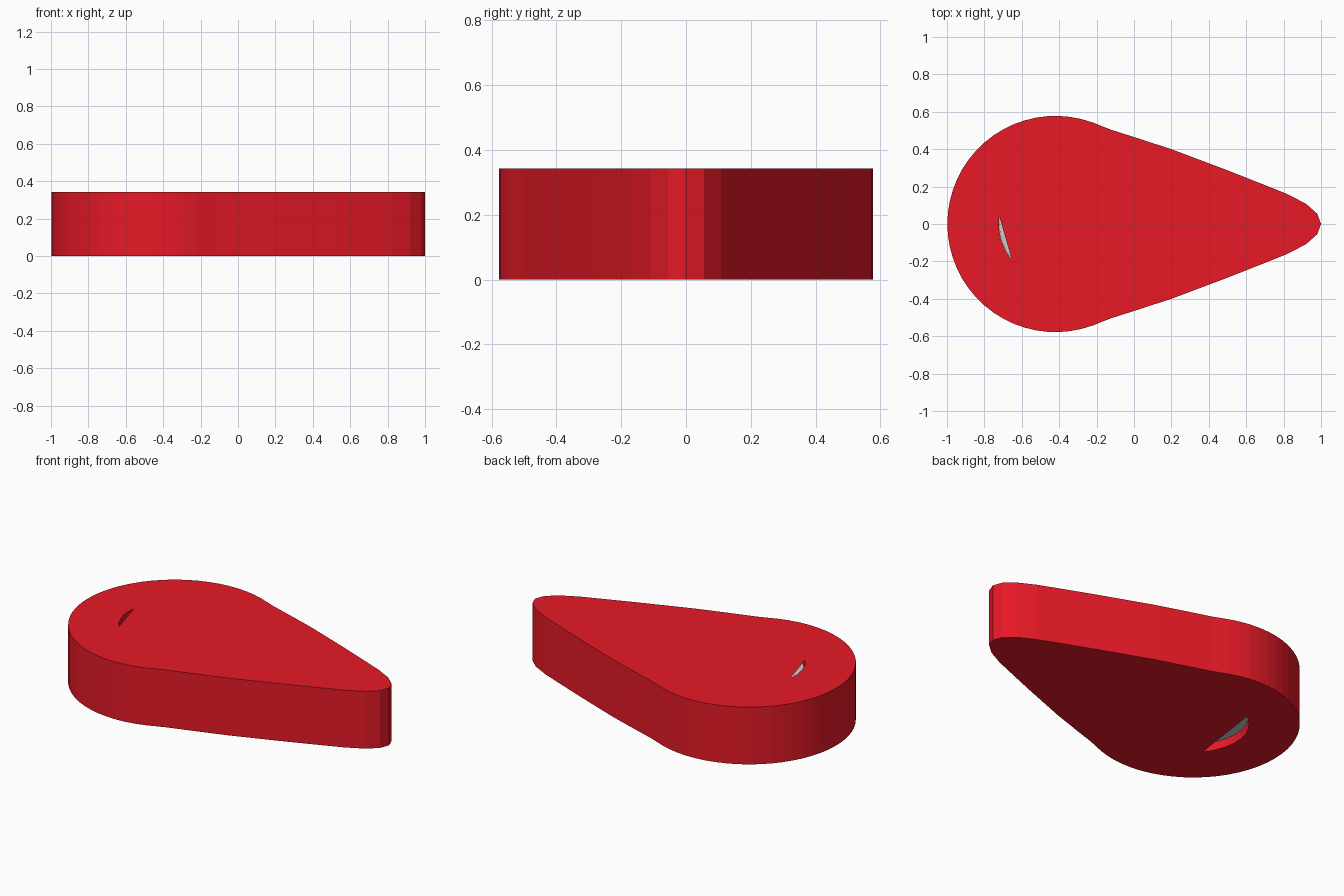
import bpy, bmesh, math

if "Cube" in bpy.data.objects:
    bpy.data.objects.remove(bpy.data.objects["Cube"])

H = 0.343                 # plate thickness
CX, R_BIG, R_HOLE = -0.42, 0.578, 0.303
N_HOLE = 30


def material(name, col):
    m = bpy.data.materials.new(name)
    m.diffuse_color = col
    m.use_nodes = True
    m.node_tree.nodes["Principled BSDF"].inputs["Base Color"].default_value = m.diffuse_color
    return m


def finish(bm, name, mat=None):
    me = bpy.data.meshes.new(name)
    bm.to_mesh(me)
    bm.free()
    ob = bpy.data.objects.new(name, me)
    bpy.context.collection.objects.link(ob)
    if mat:
        me.materials.append(mat)
    return ob


def walls(bm, low, high, inward=False):
    n = len(low)
    for i in range(n):
        j = (i + 1) % n
        f = [low[i], low[j], high[j], high[i]]
        bm.faces.new(f[::-1] if inward else f)


# Teardrop outline, counter-clockwise: upper flank, round end, mirrored flank
flank = [(0.98, 0.055), (0.92, 0.108), (0.82, 0.16), (0.70, 0.208), (0.5, 0.287),
         (0.2, 0.4), (0.0, 0.465), (-0.12, 0.503)]
arc = []
for i in range(37):
    a = math.radians(70 + 220 * i / 36)
    arc.append((CX + R_BIG * math.cos(a), R_BIG * math.sin(a)))
outline = [(1.0, 0.0)] + flank + arc + [(x, -y) for x, y in reversed(flank)]

# Round recess inside the plate
circle = []
for i in range(N_HOLE):
    a = math.radians(4 + 360 * i / N_HOLE)
    circle.append((CX + R_HOLE * math.cos(a), R_HOLE * math.sin(a)))

bm = bmesh.new()
rings = []
for z in (0, H):
    rings.append(([bm.verts.new((x, y, z)) for x, y in outline],
                  [bm.verts.new((x, y, z)) for x, y in circle]))
walls(bm, rings[0][0], rings[1][0])
walls(bm, rings[0][1], rings[1][1], inward=True)


# Caps leave only a crescent of the recess open (wider underneath)
def edge(a, b):
    return bm.edges.get((a, b)) or bm.edges.new((a, b))


for (out, hole), first, normal in ((rings[0], 10, (0, 0, -1)), (rings[1], 14, (0, 0, 1))):
    crescent = hole[first:19]
    edges = [edge(l[i], l[(i + 1) % len(l)]) for l in (out, crescent) for i in range(len(l))]
    res = bmesh.ops.triangle_fill(bm, use_beauty=True, use_dissolve=False,
                                  edges=edges, normal=normal)
    for f in res["geom"]:
        if isinstance(f, bmesh.types.BMFace):
            f.normal_update()
            if f.normal.z * normal[2] < 0:
                f.normal_flip()
finish(bm, "teardrop_plate", material("red", (0.8, 0.01, 0.02, 1)))

# Grey disc seated in the recess
bm = bmesh.new()
low = [bm.verts.new((x, y, 0.05)) for x, y in circle]
high = [bm.verts.new((x, y, H - 0.05)) for x, y in circle]
for ring in (low, high):
    for v in ring:
        v.co.x = CX + (v.co.x - CX) * 0.995
        v.co.y *= 0.995
walls(bm, low, high)
bm.faces.new(low[::-1])
bm.faces.new(high)
finish(bm, "recessed_disc")
